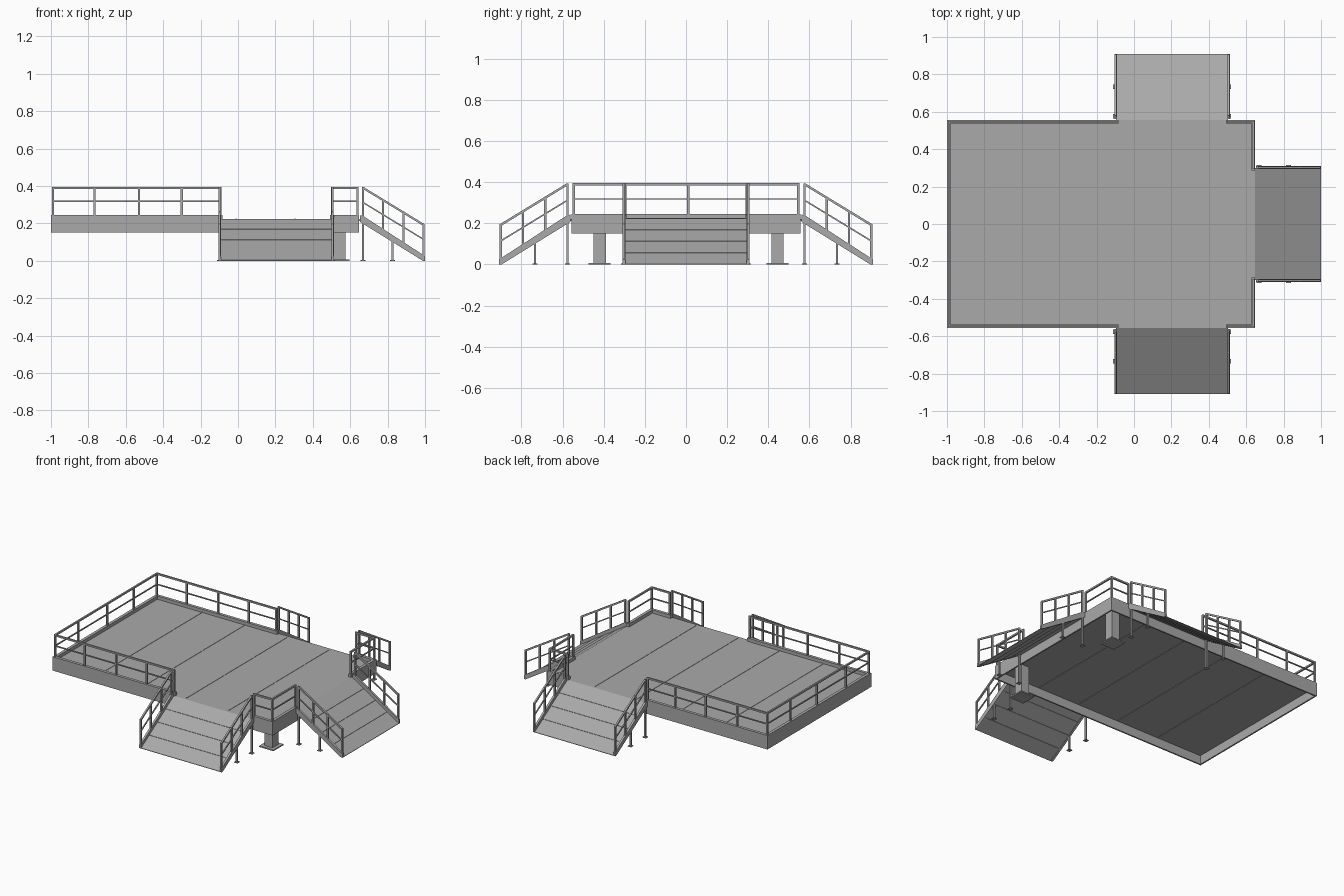
import bpy, bmesh, math
from mathutils import Matrix, Vector

cube = bpy.data.objects.get("Cube")
if cube:
    bpy.data.objects.remove(cube)

# One painted steel colour throughout
GREY = (0.4, 0.4, 0.4, 1)
STEEL = bpy.data.materials.new("steel grey")
STEEL.use_nodes = True
STEEL.diffuse_color = GREY
STEEL.node_tree.nodes["Principled BSDF"].inputs["Base Color"].default_value = GREY


def box(bm, lo, hi):
    lo, hi = Vector(lo), Vector(hi)
    mat = Matrix.Translation((lo + hi) / 2) @ Matrix.Diagonal((*(hi - lo), 1))
    bmesh.ops.create_cube(bm, size=1, matrix=mat)


def beam(bm, a, b, t=0.011):
    """Square bar between two points."""
    a, b = Vector(a), Vector(b)
    d = b - a
    rot = Matrix.Identity(4)
    if abs(d.z) < d.length * 0.999:
        side = Vector((0, 0, 1)).cross(d).normalized()
        z = d.normalized()
        rot = Matrix((side, z.cross(side), z)).transposed().to_4x4()
    mat = Matrix.Translation((a + b) / 2) @ rot @ Matrix.Diagonal((t, t, d.length, 1))
    bmesh.ops.create_cube(bm, size=1, matrix=mat)


def prism(bm, profile, v0, v1):
    """Extrude a (u, z) profile sideways from v0 to v1."""
    face = bm.faces.new([bm.verts.new((u, v0, z)) for u, z in profile])
    ext = bmesh.ops.extrude_face_region(bm, geom=[face])["geom"]
    verts = [g for g in ext if isinstance(g, bmesh.types.BMVert)]
    bmesh.ops.translate(bm, verts=verts, vec=(0, v1 - v0, 0))


def finish(name, bm, matrix=Matrix.Identity(4)):
    bmesh.ops.recalc_face_normals(bm, faces=bm.faces)
    me = bpy.data.meshes.new(name)
    bm.to_mesh(me)
    bm.free()
    me.materials.append(STEEL)
    ob = bpy.data.objects.new(name, me)
    ob.matrix_world = matrix
    bpy.context.collection.objects.link(ob)


X0, X1, Y = -1.0, 0.648, 0.556       # deck outline
BOT, DECK, CURB, TOP = 0.151, 0.223, 0.245, 0.39
T = 0.02                             # curb width
E = 0.01                             # edge beam thickness
SX, HALF, RUN = 0.204, 0.309, 0.352  # stair centre, half width, length
GAP0, GAP1 = SX - 0.287, SX + 0.287  # opening in the long sides

# Deck plate
bm = bmesh.new()
box(bm, (X0 + E, -Y + E, DECK - 0.012), (X1 - E, Y - E, DECK))
finish("deck_plate", bm)

# Edge beams under the deck rim
bm = bmesh.new()
for s in (-1, 1):
    ya, yb = sorted((s * Y, s * (Y - E)))
    box(bm, (X0, ya, BOT), (X1, yb, DECK))
for x in (X0, X1 - E):
    box(bm, (x, -Y + E, BOT), (x + E, Y - E, DECK))
finish("edge_beams", bm)

# Raised curb, open at the stairs
bm = bmesh.new()
for s in (-1, 1):
    ya, yb = sorted((s * Y, s * (Y - T)))
    box(bm, (X0, ya, DECK), (GAP0, yb, CURB))
    box(bm, (GAP1, ya, DECK), (X1, yb, CURB))
    ya, yb = sorted((s * 0.287, s * (Y - T)))
    box(bm, (X1 - T, ya, DECK), (X1, yb, CURB))
box(bm, (X0, -Y + T, DECK), (X0 + T, Y - T, CURB))
finish("curb", bm)

# Panel seams across the deck
bm = bmesh.new()
for x, w in ((-0.65, 0.014), (-0.325, 0.006), (-0.01, 0.006), (0.305, 0.006)):
    box(bm, (x - w / 2, -Y + T, DECK - 0.014), (x + w / 2, Y - T, DECK + 0.002))
finish("deck_seams", bm)


def railing(bm, a, b, posts=(0, 1)):
    """Level guard rail from a to b, with posts at fractions of its length."""
    a, b = Vector((*a, 0)), Vector((*b, 0))
    for z, t in ((TOP, 0.011), (0.318, 0.007)):
        off = Vector((0, 0, z))
        beam(bm, a + off, b + off, t)
    for f in posts:
        p = a.lerp(b, f)
        beam(bm, p + Vector((0, 0, CURB - 0.01)), p + Vector((0, 0, TOP + 0.005)))


# Deck guard rails
bm = bmesh.new()
xi, xo, yr = X0 + 0.01, X1 - 0.01, Y - 0.01
railing(bm, (xi, -yr), (xi, yr), (0, 0.23, 0.51, 0.77, 1))
for s in (-1, 1):
    railing(bm, (xi, s * yr), (GAP0 - 0.012, s * yr), (0, 0.25, 0.515, 0.77, 1))
    railing(bm, (GAP1 + 0.012, s * yr), (xo, s * yr))
    railing(bm, (xo, s * 0.299), (xo, s * yr))
finish("deck_rails", bm)

# Support columns with base plates
bm = bmesh.new()
for y in (-0.42, 0.445):
    box(bm, (0.515, y - 0.03, 0), (0.575, y + 0.03, DECK - 0.012))
    box(bm, (0.49, y - 0.053, 0), (0.597, y + 0.053, 0.008))
finish("support_columns", bm)


def slope(u, z0):
    return z0 - u * 0.63


def stair(name, matrix):
    """Sloped flight running outwards along local x."""
    # Four tread plates, each lapping slightly over the next
    bm = bmesh.new()
    step = RUN / 4
    for i in range(4):
        ua, ub = i * step, (i + 1) * step
        za, zb = slope(ua, DECK), slope(ub, DECK) + 0.002
        prism(bm, [(ua, za), (ub, zb), (ub, max(zb - 0.009, 0)), (ua, za - 0.009)],
              -HALF + 0.01, HALF - 0.01)
    finish(name + "_treads", bm, matrix)

    # Side stringers
    bm = bmesh.new()
    for s in (-1, 1):
        va, vb = sorted((s * HALF, s * (HALF - 0.014)))
        prism(bm, [(0.005, CURB - 0.003), (0.02, CURB - 0.005), (RUN, 0.025), (RUN, 0),
                   (RUN - 0.012, 0), (0.005, 0.207)], va, vb)
    finish(name + "_stringers", bm, matrix)

    # Sloped hand rails, posts and legs
    bm = bmesh.new()
    ua, ub = 0.02, RUN - 0.008
    for s in (-1, 1):
        v = s * (HALF - 0.007)
        for z, t in ((TOP, 0.011), (0.312, 0.007)):
            beam(bm, (ua, v, z), (ub, v, z - (ub - ua) * 0.61), t)
        for i in range(4):
            u = ua + (ub - ua) * i / 3
            beam(bm, (u, v, slope(u, 0.24)), (u, v, TOP - (u - ua) * 0.61 + 0.004))
        for u in (0.02, 0.178):
            beam(bm, (u, v, 0), (u, v, slope(u, 0.225)))
            box(bm, (u - 0.013, v - 0.013, 0), (u + 0.013, v + 0.013, 0.004))
    finish(name + "_rails", bm, matrix)


# Three flights: front, back and left
for name, pos, deg in (("front_stair", (SX, -Y, 0), -90),
                       ("back_stair", (SX, Y, 0), 90),
                       ("left_stair", (X1, 0, 0), 0)):
    stair(name, Matrix.Translation(pos) @ Matrix.Rotation(math.radians(deg), 4, "Z"))
